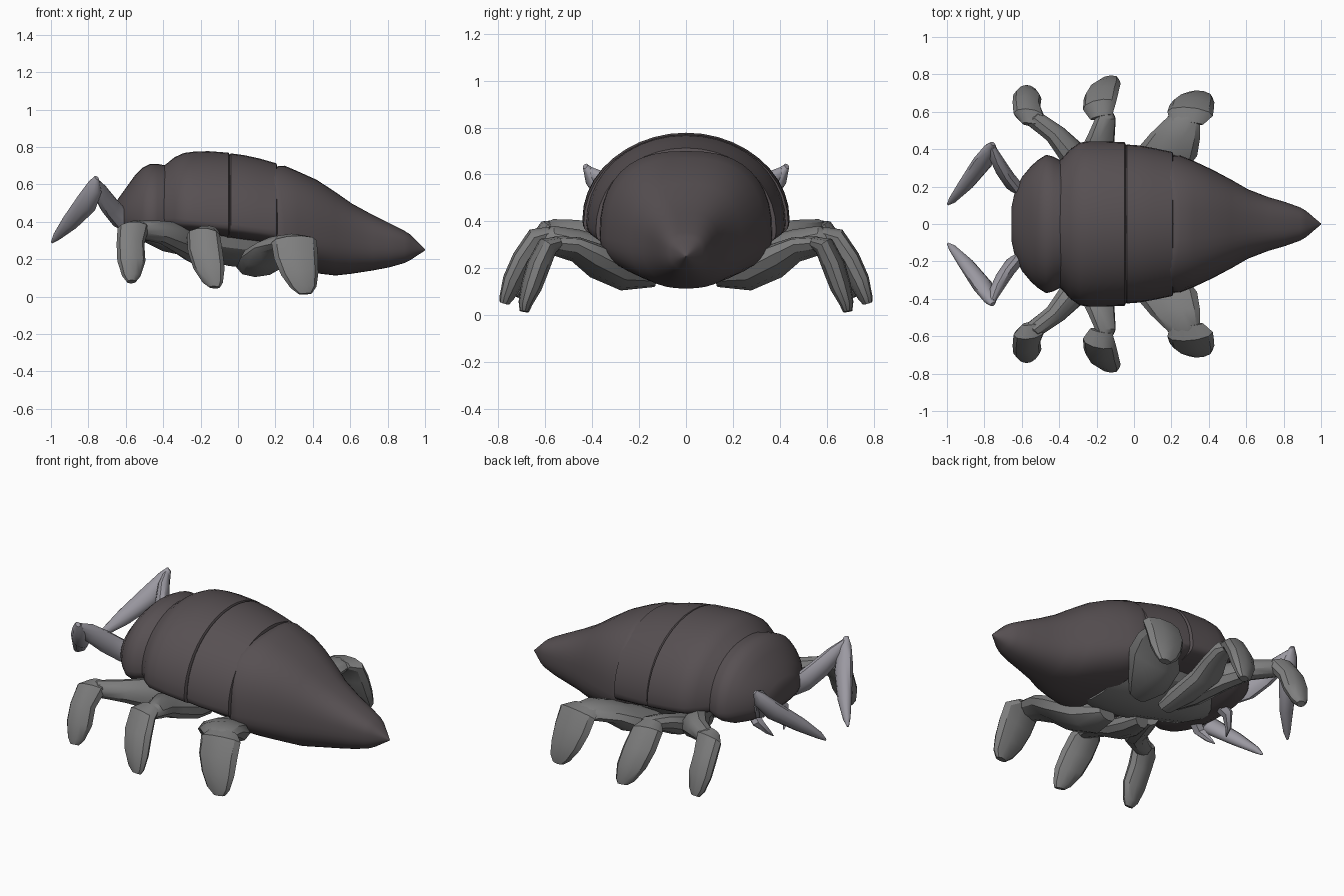
import bpy, bmesh, math
from mathutils import Vector


def material(name, rgb):
    m = bpy.data.materials.new(name)
    m.diffuse_color = (*rgb, 1)
    return m


SHELL = material("dark_shell", (0.095, 0.08, 0.085))
LEG = material("leg_grey", (0.21, 0.21, 0.21))
PALE = material("pale_claw", (0.33, 0.32, 0.36))


def skin(name, rings, mat, angle, mirror=False):
    """Bridge a list of equal-length rings into a capped solid."""
    bm = bmesh.new()
    loops = [[bm.verts.new(p) for p in r] for r in rings]
    n = len(loops[0])
    for a, b in zip(loops, loops[1:]):
        for i in range(n):
            j = (i + 1) % n
            bm.faces.new((a[i], a[j], b[j], b[i]))
    bm.faces.new(loops[0][::-1])
    bm.faces.new(loops[-1])
    bmesh.ops.recalc_face_normals(bm, faces=bm.faces)
    me = bpy.data.meshes.new(name)
    bm.to_mesh(me)
    bm.free()
    ob = bpy.data.objects.new(name, me)
    bpy.context.collection.objects.link(ob)
    me.materials.append(mat)
    bpy.ops.object.select_all(action='DESELECT')
    bpy.context.view_layer.objects.active = ob
    ob.select_set(True)
    bpy.ops.object.shade_smooth_by_angle(angle=math.radians(angle))
    if mirror:
        md = ob.modifiers.new("mirror", 'MIRROR')
        md.use_axis = (False, True, False)
        md.use_mirror_merge = False
    return ob


def body(name, stations, mat, up=2.0, low=2.4, n=40, angle=40, bow=0.0):
    """Loft of stations: x, half width, widest z, top z, bottom z.
    bow pulls the shoulders of the first rings forward."""
    rings = []
    for k, (x, w, zc, zt, zb) in enumerate(stations):
        ring = []
        for i in range(n):
            t = 2 * math.pi * i / n
            c, s = math.cos(t), math.sin(t)
            e = 2 / (up if s >= 0 else low)
            h = zt - zc if s >= 0 else zc - zb
            dx = bow * math.sin(2 * t) ** 2 if s > 0 and k < 3 else 0
            ring.append((x - dx, w * math.copysign(abs(c) ** e, c),
                         zc + h * math.copysign(abs(s) ** e, s)))
        rings.append(ring)
    return skin(name, rings, mat, angle)


def limb(name, pts, wide, mat, n=10, angle=34):
    """Mirrored limb through points: x, y, z, half width, half thickness."""
    P = [Vector(p[:3]) for p in pts]
    rings = []
    for i, p in enumerate(pts):
        t = (P[min(i + 1, len(P) - 1)] - P[max(i - 1, 0)]).normalized()
        u = Vector(wide).normalized()
        v = t.cross(u).normalized()
        rings.append([P[i] + u * p[3] * math.cos(a) + v * p[4] * math.sin(a)
                      for a in (2 * math.pi * k / n for k in range(n))])
    return skin(name, rings, mat, angle, True)


# Overlapping back plates
body("head_plate", [
    (-0.655, 0.09, 0.44, 0.49, 0.40), (-0.64, 0.16, 0.43, 0.525, 0.37),
    (-0.60, 0.25, 0.42, 0.58, 0.33), (-0.55, 0.31, 0.42, 0.65, 0.30),
    (-0.51, 0.345, 0.41, 0.69, 0.29), (-0.47, 0.37, 0.41, 0.71, 0.30),
    (-0.43, 0.36, 0.41, 0.71, 0.31), (-0.38, 0.335, 0.41, 0.70, 0.33)],
    SHELL, up=2.1, angle=60)
body("thorax_plate", [
    (-0.41, 0.33, 0.42, 0.695, 0.35), (-0.385, 0.35, 0.42, 0.708, 0.35),
    (-0.34, 0.40, 0.42, 0.745, 0.345), (-0.29, 0.435, 0.415, 0.768, 0.34),
    (-0.24, 0.442, 0.41, 0.775, 0.335), (-0.16, 0.442, 0.40, 0.778, 0.33),
    (-0.05, 0.437, 0.39, 0.77, 0.315), (-0.042, 0.42, 0.39, 0.755, 0.32)],
    SHELL, low=3)
body("middle_plate", [
    (-0.06, 0.40, 0.39, 0.74, 0.31), (-0.038, 0.425, 0.39, 0.766, 0.31),
    (0.03, 0.42, 0.38, 0.757, 0.30), (0.11, 0.405, 0.37, 0.74, 0.29),
    (0.205, 0.385, 0.36, 0.713, 0.27), (0.212, 0.365, 0.36, 0.69, 0.27)],
    SHELL, up=2.05, low=3)
body("abdomen", [
    (0.17, 0.34, 0.335, 0.67, 0.20), (0.21, 0.368, 0.33, 0.697, 0.165),
    (0.25, 0.365, 0.33, 0.70, 0.155), (0.32, 0.337, 0.325, 0.67, 0.14),
    (0.42, 0.29, 0.315, 0.625, 0.125), (0.52, 0.237, 0.305, 0.56, 0.113),
    (0.61, 0.185, 0.295, 0.497, 0.123), (0.72, 0.143, 0.285, 0.437, 0.14),
    (0.81, 0.117, 0.28, 0.393, 0.157), (0.89, 0.088, 0.275, 0.352, 0.18),
    (0.92, 0.07, 0.27, 0.333, 0.195), (1.0, 0.003, 0.25, 0.253, 0.247)],
    SHELL, up=2.55, low=2.3, bow=0.035)

# Soft underside
body("underside", [
    (-0.50, 0.10, 0.36, 0.42, 0.29), (-0.40, 0.18, 0.36, 0.45, 0.24),
    (-0.22, 0.24, 0.36, 0.45, 0.20), (-0.05, 0.26, 0.34, 0.45, 0.16),
    (0.12, 0.26, 0.32, 0.45, 0.14), (0.26, 0.22, 0.30, 0.40, 0.14)],
    LEG, low=2, n=14, angle=30)

# Front legs
limb("front_thigh", [
    (-0.20, 0.10, 0.23, 0.05, 0.05), (-0.24, 0.22, 0.26, 0.09, 0.075),
    (-0.33, 0.38, 0.315, 0.09, 0.07), (-0.42, 0.48, 0.345, 0.065, 0.055),
    (-0.53, 0.56, 0.36, 0.05, 0.05), (-0.56, 0.58, 0.35, 0.03, 0.03)],
    (0.45, 0.3, -0.8), LEG)
limb("front_shin", [
    (-0.545, 0.53, 0.38, 0.055, 0.03), (-0.56, 0.58, 0.365, 0.085, 0.05),
    (-0.575, 0.64, 0.28, 0.075, 0.05), (-0.57, 0.68, 0.19, 0.076, 0.045),
    (-0.57, 0.71, 0.11, 0.05, 0.035), (-0.57, 0.725, 0.08, 0.025, 0.02)],
    (1, -0.15, 0), LEG)

# Middle legs
limb("middle_thigh", [
    (-0.14, 0.10, 0.19, 0.05, 0.05), (-0.17, 0.22, 0.22, 0.09, 0.06),
    (-0.20, 0.37, 0.275, 0.10, 0.06), (-0.175, 0.47, 0.315, 0.075, 0.05),
    (-0.15, 0.57, 0.335, 0.055, 0.045), (-0.155, 0.61, 0.33, 0.04, 0.03)],
    (1, -0.1, -0.3), LEG)
limb("middle_shin", [
    (-0.175, 0.57, 0.35, 0.06, 0.03), (-0.185, 0.63, 0.33, 0.09, 0.05),
    (-0.175, 0.69, 0.24, 0.095, 0.05), (-0.155, 0.735, 0.15, 0.085, 0.045),
    (-0.135, 0.765, 0.075, 0.055, 0.03), (-0.125, 0.775, 0.05, 0.03, 0.02)],
    (1, 0.2, 0), LEG)

# Hind legs with broad thighs
limb("hind_thigh", [
    (0.08, 0.13, 0.16, 0.06, 0.04), (0.12, 0.26, 0.175, 0.13, 0.07),
    (0.175, 0.38, 0.23, 0.165, 0.07), (0.22, 0.47, 0.28, 0.135, 0.05),
    (0.265, 0.56, 0.295, 0.09, 0.04), (0.275, 0.60, 0.285, 0.07, 0.03)],
    (1, -0.1, 0.15), LEG)
limb("hind_shin", [
    (0.28, 0.54, 0.31, 0.09, 0.025), (0.30, 0.59, 0.295, 0.122, 0.045),
    (0.31, 0.63, 0.21, 0.118, 0.05), (0.33, 0.66, 0.12, 0.10, 0.045),
    (0.35, 0.685, 0.05, 0.07, 0.03), (0.36, 0.69, 0.015, 0.035, 0.02)],
    (1, -0.1, 0.05), LEG)

# Raised pincers at the head
limb("pincer_arm", [
    (-0.55, 0.14, 0.37, 0.05, 0.05), (-0.63, 0.19, 0.42, 0.055, 0.06),
    (-0.69, 0.27, 0.49, 0.05, 0.06), (-0.735, 0.35, 0.56, 0.04, 0.05),
    (-0.76, 0.415, 0.615, 0.02, 0.02)], (1, 0, -0.4), PALE, angle=45)
limb("pincer_blade", [
    (-0.755, 0.43, 0.635, 0.015, 0.012), (-0.765, 0.40, 0.585, 0.045, 0.035),
    (-0.81, 0.33, 0.50, 0.06, 0.045), (-0.90, 0.21, 0.395, 0.045, 0.035),
    (-0.97, 0.13, 0.32, 0.022, 0.02), (-0.995, 0.105, 0.29, 0.006, 0.006)],
    (0.8, 0, -0.7), PALE, angle=45)

# Small mouth fangs
limb("mouth_fang", [
    (-0.50, 0.10, 0.34, 0.035, 0.035), (-0.56, 0.12, 0.28, 0.035, 0.03),
    (-0.60, 0.08, 0.22, 0.02, 0.015), (-0.61, 0.05, 0.19, 0.004, 0.004)],
    (0.2, 1, 0), PALE, n=6, angle=35)
